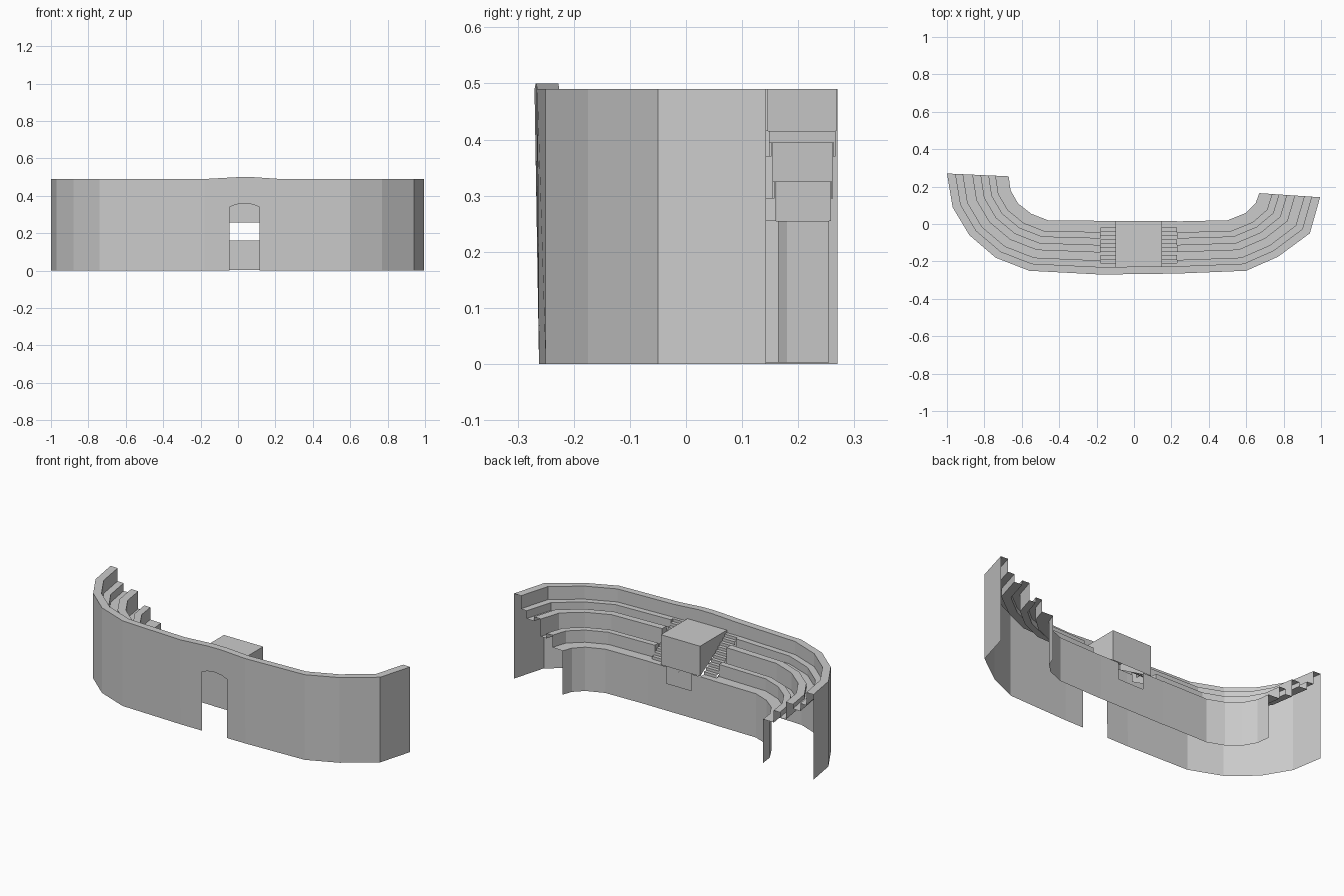
import bpy

if "Cube" in bpy.data.objects:
    bpy.data.objects.remove(bpy.data.objects["Cube"])

# Plan of the stand: matching outer and inner edge points, left wing and right wing
OUT_L = [(-1, .27), (-.97, .09), (-.88, -.06), (-.74, -.18), (-.56, -.25), (-.18, -.27)]
IN_L = [(-.67, .255), (-.66, .18), (-.62, .11), (-.55, .055), (-.46, .02), (-.18, .017)]
OUT_R = [(.23, -.265), (.6, -.25), (.77, -.175), (.94, -.05), (.995, .143)]
IN_R = [(.23, .014), (.5, .02), (.6, .06), (.65, .11), (.67, .165)]
OUT_M = [(-.18, -.27), (0, -.268), (.08, -.267), (.23, -.265)]
IN_M = [(-.18, .017), (0, .016), (.08, .015), (.23, .014)]

# Cross-sections: (0 = inner edge .. 1 = outer edge, height)
INNER = [(0, .003), (0, .255)]
TIERS = [(0, .255), (.21, .255), (.21, .325), (.33, .325), (.33, .295), (.45, .295),
         (.45, .395), (.59, .395), (.59, .37), (.74, .37), (.74, .415), (.86, .415)]
RIM = [(.86, .49), (1, .49)]


def make(name, verts, faces):
    me = bpy.data.meshes.new(name)
    me.from_pydata(verts, [], faces)
    me.update()
    ob = bpy.data.objects.new(name, me)
    bpy.context.collection.objects.link(ob)
    return ob


def at(o, i, t, z):
    x, y = i[0] + (o[0] - i[0]) * t, i[1] + (o[1] - i[1]) * t
    if z < .01:
        y = max(y, -.262)          # slight batter at the foot of the front
    return (x, y, z)


def sweep(name, outer, inner, prof, lift=None, cap=None):
    """Run a cross-section along the plan between the two edges."""
    n = len(prof)
    verts, faces = [], []
    for k, (o, i) in enumerate(zip(outer, inner)):
        for t, z in prof:
            dz = lift[k] if lift and z > .45 else 0
            verts.append(at(o, i, t, z + dz))
    for a in range(len(outer) - 1):
        for b in range(n - 1):
            p = a * n + b
            faces.append((p, p + 1, p + n + 1, p + n))
    if cap is not None:            # close the section beside the stairs
        o, i = outer[cap], inner[cap]
        s = len(verts)
        verts += [at(o, i, t, z) for t, z in prof + [(.86, .36), (.1, .25)]]
        faces.append(tuple(range(s, len(verts))))
    return make(name, verts, faces)


# Curved wings
for side, o, i, cap in (("left", OUT_L, IN_L, -1), ("right", OUT_R, IN_R, 0)):
    sweep(side + "_inner_wall", o, i, INNER)
    sweep(side + "_seating_tiers", o, i, TIERS, cap=cap)
    sweep(side + "_parapet", o, i, [(.86, .415)] + RIM)
    sweep(side + "_outer_wall", o, i, [(1, .49), (1, 0)])

# Slightly raised parapet in the middle
sweep("middle_parapet", OUT_M, IN_M, [(.86, .40)] + RIM, lift=[0, .01, .01, 0])

# Front wall with arched gateway
L, R = -.045, .115
outline = [(-.18, 0), (L, 0), (L, .34), (-.01, .354), (.035, .36), (.08, .354), (R, .34),
           (R, 0), (.23, 0), (.23, .49), (.08, .50), (0, .50), (-.18, .49)]
make("front_gate_wall",
     [(x, -.262 + (-.008 + (x + .18) * .012) * min(z / .49, 1), z) for x, z in outline],
     [tuple(range(len(outline)))])

# Inner wall with the window notch under the box
outline = [(-.18, .003), (.23, .003), (.23, .255), (R, .255), (R, .16), (L, .16),
           (L, .255), (-.18, .255)]
make("middle_inner_wall", [(x, .015, z) for x, z in outline], [tuple(range(8))])

# Central box with sides running down to the stair slope
X0, X1 = -.10, .15
side = [(.015, .257), (.015, .43), (-.23, .43), (-.23, .40)]
make("central_box", [(x, y, z) for x in (X0, X1) for y, z in side],
     [(0, 1, 2, 3), (7, 6, 5, 4), (0, 4, 5, 1), (1, 5, 6, 2)])


# Stairs on both sides of the box
def stairs(name, xa, xb, steps=10):
    prof = [(.015, .255)]
    for k in range(steps):
        y = -.02 - .021 * k
        prof += [(y, .255 + .016 * k), (y, .255 + .016 * (k + 1))]
    prof.append((-.23, .415))
    verts = [(x, y, z) for y, z in prof for x in (xa, xb)]
    faces = [(2 * k, 2 * k + 1, 2 * k + 3, 2 * k + 2) for k in range(len(prof) - 1)]
    make(name, verts, faces)


stairs("left_stairs", -.18, X0)
stairs("right_stairs", X1, .23)
